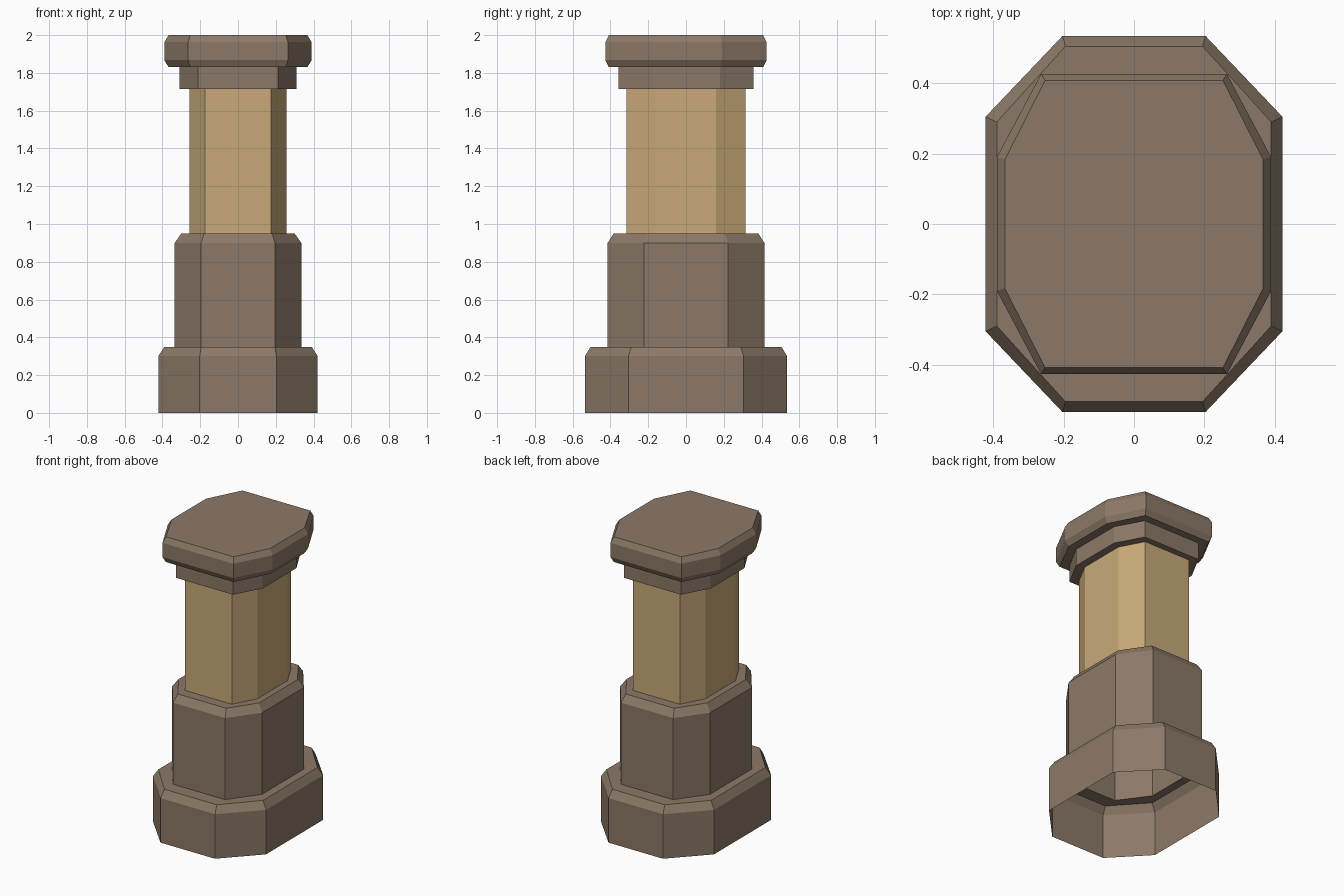
import bpy
import bmesh

cube = bpy.data.objects.get("Cube")
if cube:
    bpy.data.objects.remove(cube, do_unlink=True)


def make_material(name, rgb):
    mat = bpy.data.materials.new(name)
    mat.use_nodes = True
    colour = (*rgb, 1.0)
    mat.diffuse_color = colour
    bsdf = mat.node_tree.nodes["Principled BSDF"]
    bsdf.inputs["Base Color"].default_value = colour
    bsdf.inputs["Roughness"].default_value = 0.8
    return mat


stone = make_material("brown stone", (0.262, 0.191, 0.138))
sandstone = make_material("tan sandstone", (0.58, 0.40, 0.19))


def octagon(half_x, half_y, front, side):
    """Stretched octagon, counter-clockwise; front and side are half facet widths."""
    quarter = [(half_x, side), (front, half_y)]
    pts = quarter + [(-x, y) for x, y in reversed(quarter)]
    return pts + [(-x, -y) for x, y in pts]


def loft(name, mat, levels, close_top=False):
    """Skin a stack of (height, outline) rings into an outward-facing shell."""
    bm = bmesh.new()
    rings = [[bm.verts.new((x, y, z)) for x, y in outline] for z, outline in levels]
    for low, high in zip(rings, rings[1:]):
        for i in range(len(low)):
            j = (i + 1) % len(low)
            bm.faces.new((low[i], low[j], high[j], high[i]))
    if close_top:
        bm.faces.new(rings[-1])
    mesh = bpy.data.meshes.new(name)
    bm.to_mesh(mesh)
    bm.free()
    mesh.materials.append(mat)
    obj = bpy.data.objects.new(name, mesh)
    bpy.context.collection.objects.link(obj)
    return obj


# Outlines shared by neighbouring parts
plinth = octagon(0.422, 0.535, 0.203, 0.305)
plinth_top = octagon(0.39, 0.505, 0.195, 0.29)
pedestal = octagon(0.335, 0.415, 0.195, 0.223)
pedestal_top = octagon(0.30, 0.383, 0.18, 0.205)
column = octagon(0.258, 0.315, 0.175, 0.16)
neck = octagon(0.31, 0.358, 0.213, 0.18)
cap = octagon(0.39, 0.427, 0.264, 0.19)
cap_edge = octagon(0.367, 0.408, 0.253, 0.183)

# Hollow plinth with bevelled rim and ledge
loft("plinth", stone, [(0, plinth), (0.30, plinth), (0.35, plinth_top), (0.35, pedestal)])

# Hollow pedestal
loft("pedestal", stone, [(0.35, pedestal), (0.90, pedestal), (0.95, pedestal_top), (0.95, column)])

# Column shaft
loft("column_shaft", sandstone, [(0.95, column), (1.715, column)])

# Neck under the capital
loft("capital_neck", stone, [(1.715, column), (1.715, neck), (1.83, neck)])

# Capital slab, bevelled above and below
loft("capital_slab", stone,
     [(1.83, neck), (1.83, cap_edge), (1.867, cap), (1.963, cap), (2.0, cap_edge)],
     close_top=True)
